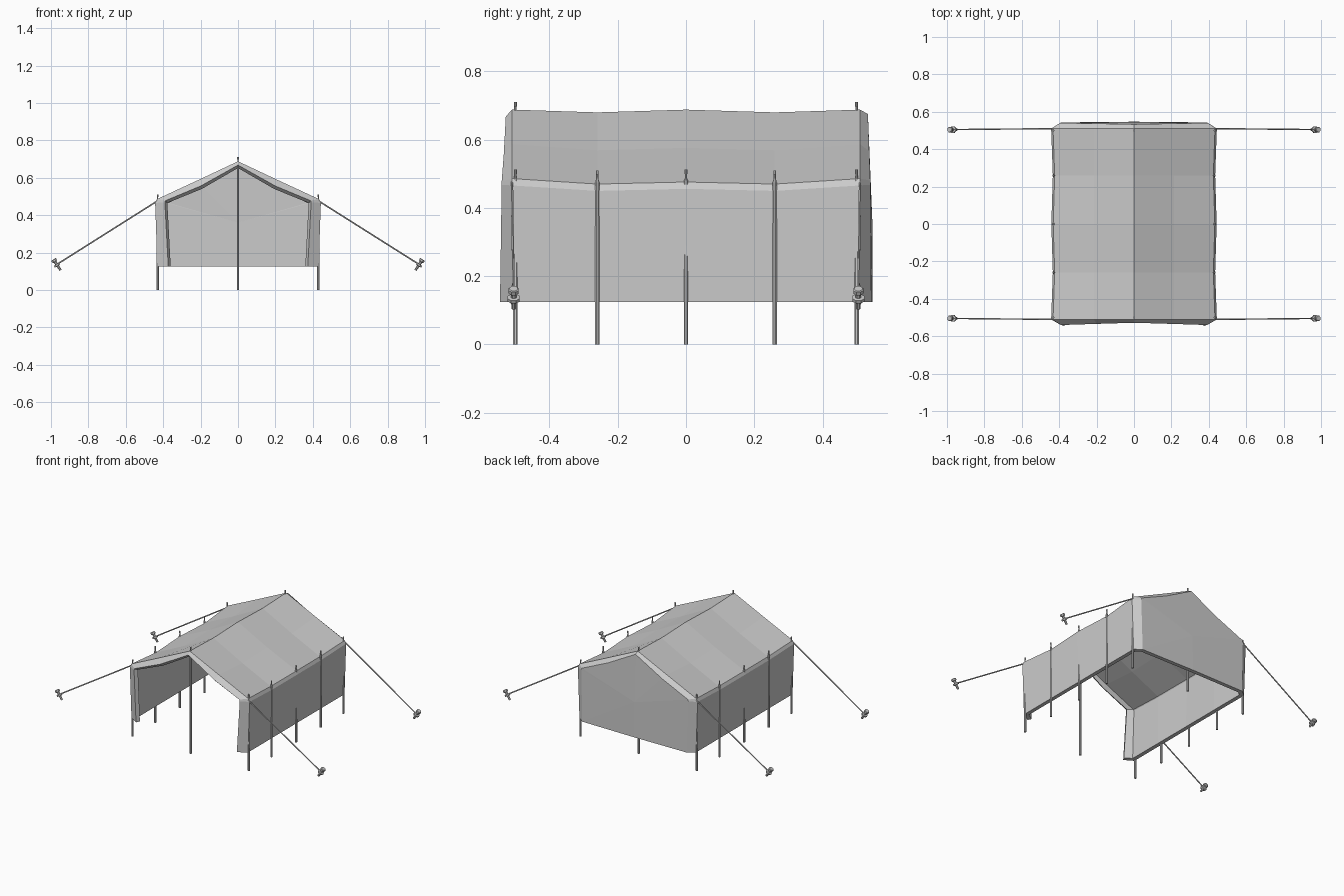
import bpy, bmesh
from mathutils import Vector

if "Cube" in bpy.data.objects:
    bpy.data.objects.remove(bpy.data.objects["Cube"])


def new_object(name, bm):
    mesh = bpy.data.meshes.new(name)
    bm.to_mesh(mesh)
    bm.free()
    ob = bpy.data.objects.new(name, mesh)
    bpy.context.collection.objects.link(ob)
    return ob


def lathe(name, start, direction, profile, sides=8):
    """Revolve (distance, radius) pairs around an axis."""
    bm = bmesh.new()
    d = Vector(direction).normalized()
    rot = d.to_track_quat('Z', 'Y')
    circles = []
    from math import cos, sin, tau
    for t, r in profile:
        circles.append([bm.verts.new(Vector(start) + rot @ Vector(
            (r * cos(tau * (k + .5) / sides), r * sin(tau * (k + .5) / sides), t)))
            for k in range(sides)])
    for a, b in zip(circles, circles[1:]):
        for k in range(sides):
            j = (k + 1) % sides
            bm.faces.new((a[k], a[j], b[j], b[k]))
    bm.faces.new(circles[0][::-1])
    bm.faces.new(circles[-1])
    return new_object(name, bm)


def section(half):
    """Mirror five right-hand points (ridge to wall bottom) into a full row."""
    return [(-x, y, z) for x, y, z in half[:0:-1]] + half


def body_row(y, xe, ze, zr, sag):
    return section([(0, y, zr), (.215, y, (zr + ze) / 2 - sag),
                    (xe - .01, y, ze), (xe, y, ze - .02), (.431, y, .125)])


# canvas: turned front lip, sagging roof and walls, turned back edge
rows = [
    section([(0, -.528, .668), (.2, -.534, .556), (.388, -.54, .478),
             (.391, -.54, .468), (.373, -.545, .125)]),
    body_row(-.51, .443, .486, .688, .0),
    body_row(-.26, .434, .470, .680, .006),
    body_row(0, .442, .476, .688, .006),
    body_row(.26, .434, .470, .680, .006),
    body_row(.51, .443, .486, .688, .0),
    section([(0, .533, .675), (.2, .537, .566), (.392, .54, .48),
             (.396, .54, .468), (.388, .543, .125)]),
]
bm = bmesh.new()
grid = [[bm.verts.new(p) for p in row] for row in rows]
for a, b in zip(grid, grid[1:]):
    for i in range(8):
        bm.faces.new((a[i], a[i + 1], b[i + 1], b[i]))
# closed back wall, bulging slightly in the middle
back = grid[-1]
mid = bm.verts.new((0, .546, .36))
low = bm.verts.new((0, .547, .125))
loop = back + [low]
for i in range(len(loop)):
    bm.faces.new((mid, loop[i], loop[(i + 1) % len(loop)]))
canvas = new_object("tent_canvas", bm)
mod = canvas.modifiers.new("thickness", 'SOLIDIFY')
mod.thickness = .026
mod.offset = -1
mod.use_even_offset = True

# poles with thin pins on top
def pole(name, x, y, top):
    lathe(name, (x, y, 0), (0, 0, 1),
          [(0, .007), (top - .035, .007), (top - .026, .004), (top - .013, .0035),
           (top - .012, .0045), (top, .0045)])


for y in (-.5, -.26, 0, .26, .5):
    for s, side in ((-1, "left"), (1, "right")):
        pole(side + "_wall_pole", s * .43, y, .512 if abs(y) != .26 else .51)
for y in (-.5, .5):
    pole("ridge_pole", 0, y, .71)

# guy ropes and pegs at the four corners
for s in (-1, 1):
    for t in (-1, 1):
        a = Vector((s * .43, t * .51, .477))
        b = Vector((s * .970, t * .505, .136))
        lathe("guy_rope", a, b - a, [(0, .004), ((b - a).length, .004)], 6)
        lathe("tent_peg", (s * .987, t * .505, .164), (-s * .55, 0, -.83),
              [(0, .013), (.003, .016), (.014, .016), (.017, .009), (.030, .009),
               (.031, .019), (.041, .019), (.043, .008), (.070, .007)])
